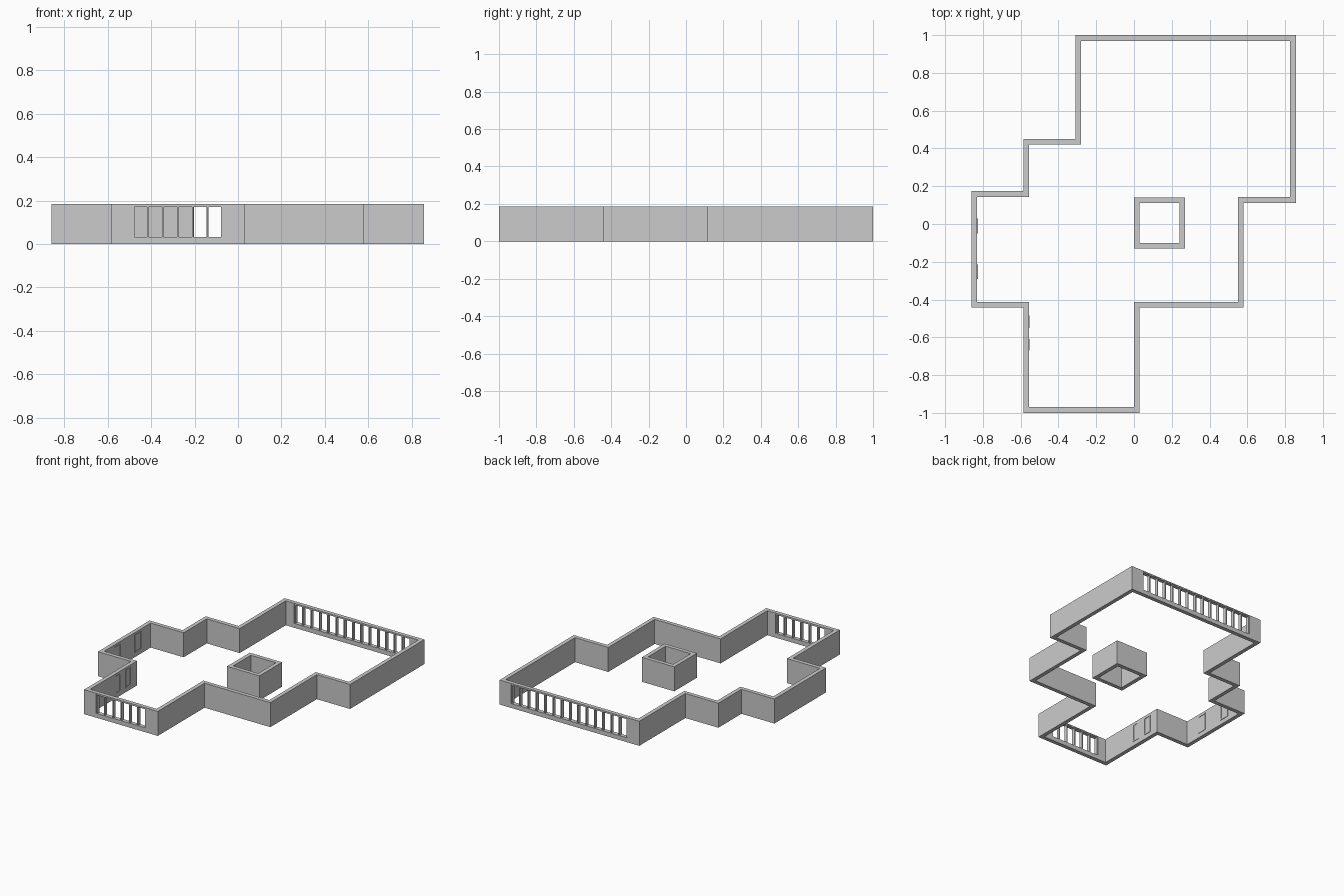
import bpy, bmesh
from mathutils import Vector

if "Cube" in bpy.data.objects:
    bpy.data.objects.remove(bpy.data.objects["Cube"])

T, H = 0.03, 0.185          # wall thickness and height
Z0, Z1 = 0.033, 0.178       # window sill and head


def to_object(bm, name):
    bmesh.ops.recalc_face_normals(bm, faces=bm.faces)
    me = bpy.data.meshes.new(name)
    bm.to_mesh(me)
    bm.free()
    ob = bpy.data.objects.new(name, me)
    bpy.context.collection.objects.link(ob)
    return ob


def add_box(bm, lo, hi):
    lo, hi = Vector(lo), Vector(hi)
    vs = bmesh.ops.create_cube(bm, size=1)["verts"]
    for v in vs:
        v.co = (lo + hi) / 2 + v.co * (hi - lo)


def wall_ring(name, outline):
    """Hollow wall following a clockwise right-angled outline."""
    pts = [Vector(p) for p in outline]
    n = len(pts)

    def inward(a, b):
        d = (b - a).normalized()
        return Vector((d.y, -d.x))

    inner = [p + T * (inward(pts[i - 1], p) + inward(p, pts[(i + 1) % n]))
             for i, p in enumerate(pts)]
    bm = bmesh.new()
    rings = [[bm.verts.new((p.x, p.y, z)) for p in ring]
             for ring, z in ((pts, 0), (pts, H), (inner, H), (inner, 0))]
    for k in range(4):
        a, b = rings[k], rings[(k + 1) % 4]
        for i in range(n):
            j = (i + 1) % n
            bm.faces.new((a[i], a[j], b[j], b[i]))
    return to_object(bm, name)


def barred_window(name, wall, x0, x1, y0, panes):
    """Cut an opening through a front/back wall and fill it with mullions."""
    bm = bmesh.new()
    add_box(bm, (x0, y0 - 0.02, Z0), (x1, y0 + T + 0.02, Z1))
    cutter = to_object(bm, name + "_cutter")
    cutter.hide_render = True
    mod = wall.modifiers.new(name, "BOOLEAN")
    mod.operation, mod.solver, mod.object = "DIFFERENCE", "EXACT", cutter
    bpy.context.view_layer.objects.active = wall
    bpy.ops.object.modifier_apply(modifier=mod.name)
    bpy.data.objects.remove(cutter)

    w = 0.004
    step = (x1 - x0) / panes
    ya, yb = y0 + 0.002, y0 + T - 0.002
    bm = bmesh.new()
    for i in range(panes + 1):
        c = min(max(x0 + i * step, x0 + w), x1 - w)
        add_box(bm, (c - w, ya, Z0), (c + w, yb, Z1))
    add_box(bm, (x0, ya, Z1 - 0.006), (x1, yb, Z1))
    to_object(bm, name)


def blind_frame(name, x, y0, y1):
    """Thin window frame applied to the inner face of a left wall."""
    d, w = 0.003, 0.008
    bm = bmesh.new()
    for a, b in ((y0, y0 + w), (y1 - w, y1)):
        add_box(bm, (x - d, a, Z0), (x + d, b, Z1 - 0.01))
    for z in (Z0, Z1 - 0.01 - w):
        add_box(bm, (x - d, y0, z), (x + d, y1, z + w))
    to_object(bm, name)


# Stepped outer wall
outer = wall_ring("outer_wall", [
    (-0.31, 1), (0.857, 1), (0.857, 0.112), (0.58, 0.112), (0.58, -0.442),
    (0.03, -0.442), (0.03, -1), (-0.585, -1), (-0.585, -0.442),
    (-0.86, -0.442), (-0.86, 0.174), (-0.585, 0.174), (-0.585, 0.45),
    (-0.31, 0.45)])

# Inner square shaft
wall_ring("inner_shaft", [(0, 0.14), (0.27, 0.14), (0.27, -0.13), (0, -0.13)])

# Barred window bands
barred_window("front_window", outer, -0.485, -0.07, -1, 6)
barred_window("back_window", outer, -0.21, 0.76, 1 - T, 14)

# Small frames on the inside of the left walls
for i, (x, y0, y1) in enumerate([(-0.83, -0.29, -0.215), (-0.83, -0.05, 0.03),
                                 (-0.555, -0.67, -0.61), (-0.555, -0.55, -0.485)]):
    blind_frame(f"left_frame_{i + 1}", x, y0, y1)
